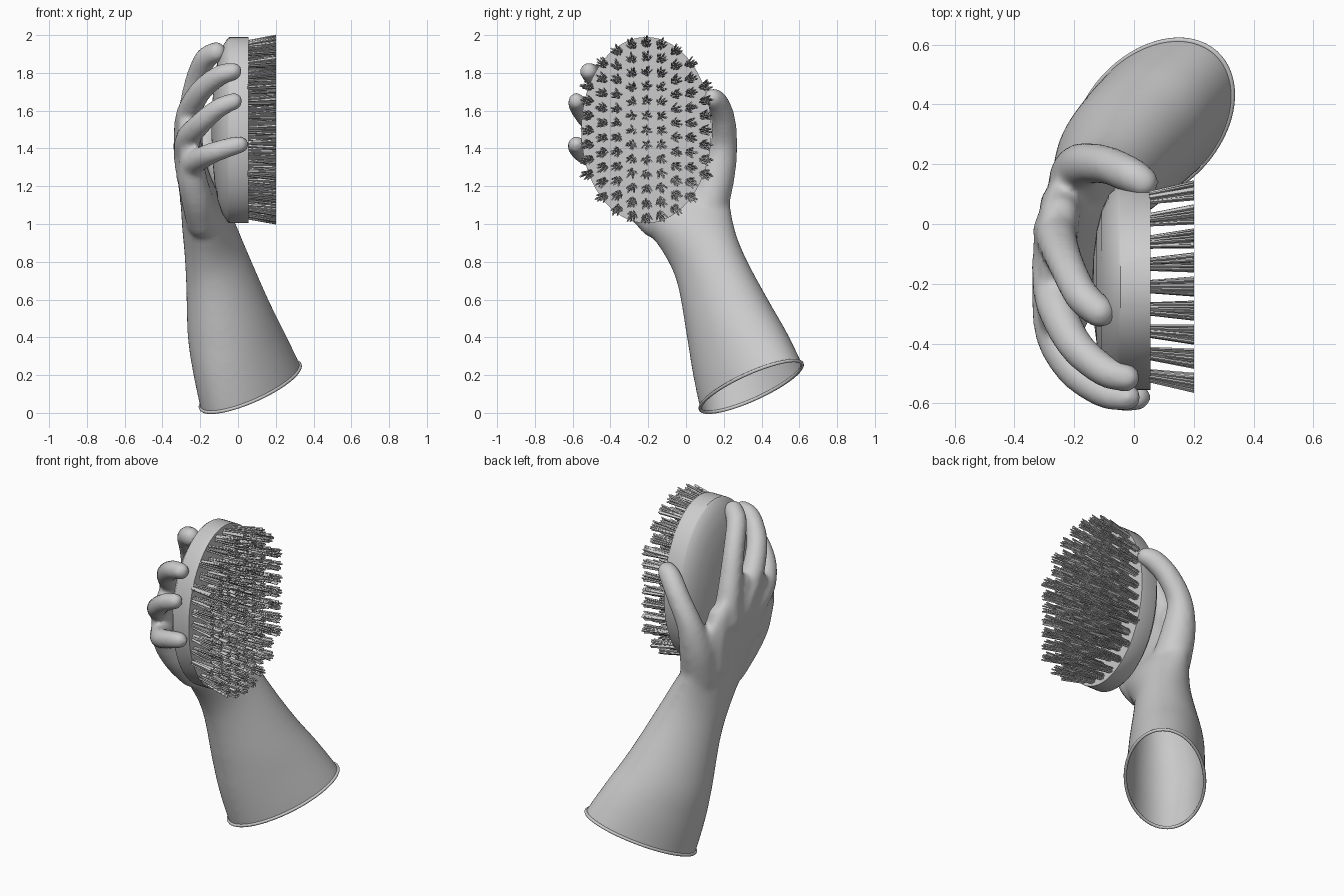
import bpy, bmesh, math, random
from mathutils import Vector

if "Cube" in bpy.data.objects:
    bpy.data.objects.remove(bpy.data.objects["Cube"])

random.seed(4)


def spline(keys, steps):
    """Catmull-Rom interpolation through number tuples of any length."""
    out = []
    for i in range(len(keys) - 1):
        p0, p1 = keys[max(i - 1, 0)], keys[i]
        p2, p3 = keys[i + 1], keys[min(i + 2, len(keys) - 1)]
        for s in range(steps):
            t = s / steps
            out.append([0.5 * (2 * b + (c - a) * t + (2 * a - 5 * b + 4 * c - d) * t * t
                               + (3 * b - a - 3 * c + d) * t ** 3)
                        for a, b, c, d in zip(p0, p1, p2, p3)])
    out.append(list(keys[-1]))
    return out


def ellipse(sec, n):
    """Points of an ellipse given as centre, major vector, minor vector."""
    c, a, b = Vector(sec[0:3]), Vector(sec[3:6]), Vector(sec[6:9])
    return [c + a * math.cos(2 * math.pi * i / n) + b * math.sin(2 * math.pi * i / n)
            for i in range(n)]


def loft(bm, sections, n):
    rings = [[bm.verts.new(p) for p in ellipse(s, n)] for s in sections]
    for r, q in zip(rings, rings[1:]):
        for i in range(n):
            j = (i + 1) % n
            bm.faces.new((r[i], r[j], q[j], q[i]))
    bm.faces.new(rings[0][::-1])
    bm.faces.new(rings[-1])
    bmesh.ops.recalc_face_normals(bm, faces=bm.faces)


def link_mesh(me, name):
    ob = bpy.data.objects.new(name, me)
    bpy.context.collection.objects.link(ob)
    bpy.ops.object.select_all(action='DESELECT')
    ob.select_set(True)
    bpy.context.view_layer.objects.active = ob
    return ob


def to_object(bm, name):
    me = bpy.data.meshes.new(name)
    bm.to_mesh(me)
    bm.free()
    return link_mesh(me, name)


# Gloved arm and palm: elliptical sections from the open cuff to the knuckles
axis = Vector((-.28, -.32, .9)).normalized()
cuff = (.065, .345, .14, .208, .226, .137, .163, -.148, 0)
start = tuple(Vector(cuff[:3]) - axis * .08) + cuff[3:]
arm = [start, cuff,
       (.005, .285, .32, .188, .205, .12, .158, -.145, 0),
       (-.048, .223, .5, .16, .175, .1, .15, -.135, 0),
       (-.11, .125, .78, .09, .165, .07, .14, -.08, .02),
       (-.155, .03, .98, .03, .215, .04, .135, -.03, .02),
       (-.20, -.05, 1.13, 0, .275, .04, .105, 0, .01),
       (-.24, -.11, 1.28, 0, .28, .03, .085, 0, 0),
       (-.262, -.15, 1.41, -.01, .22, .06, .072, 0, 0),
       (-.265, -.15, 1.50, 0, .14, .05, .05, 0, 0)]
bm = bmesh.new()
loft(bm, spline(arm, 8), 48)
bm.verts.index_update()
verts = [v.co.copy() for v in bm.verts]
faces = [[v.index for v in f.verts] for f in bm.faces]
bm.free()

# Thumb and fingers: x, y, z, radius along each digit
digits = [
    [(-.175, .11, 1.08, .112), (-.185, .162, 1.25, .098), (-.165, .20, 1.41, .074),
     (-.09, .197, 1.55, .066), (-.015, .165, 1.64, .063), (.03, .14, 1.665, .055)],
    [(-.26, -.02, 1.38, .08), (-.255, -.06, 1.55, .07), (-.225, -.14, 1.74, .062),
     (-.175, -.24, 1.87, .06), (-.115, -.295, 1.91, .056)],
    [(-.27, -.13, 1.40, .075), (-.265, -.26, 1.57, .068), (-.20, -.40, 1.70, .061),
     (-.10, -.49, 1.785, .056), (-.025, -.515, 1.808, .049)],
    [(-.27, -.22, 1.36, .075), (-.265, -.37, 1.45, .067), (-.20, -.49, 1.53, .06),
     (-.10, -.565, 1.615, .053), (-.02, -.58, 1.65, .047)],
    [(-.255, -.26, 1.25, .075), (-.235, -.40, 1.32, .066), (-.15, -.53, 1.37, .058),
     (-.05, -.575, 1.405, .052), (.012, -.58, 1.42, .047)]]
# Webs between neighbouring fingers, thumb web and heel of the hand
fills = []
for a, b in zip(digits[1:], digits[2:]):
    fills.append([[(p + q) / 2 for p, q in zip(a[i], b[i])][:3] + [r]
                  for i, r in ((0, .075), (1, .056))])
fills.append([(-.225, .06, 1.12, .085), (-.24, .06, 1.28, .078), (-.25, .03, 1.42, .068)])
fills.append([(-.19, -.165, 1.01, .085), (-.215, -.26, 1.12, .086),
              (-.24, -.33, 1.23, .08), (-.245, -.385, 1.34, .066)])
ball = bmesh.new()
bmesh.ops.create_uvsphere(ball, u_segments=16, v_segments=10, radius=1)
ball.verts.index_update()
ball_v = [v.co.copy() for v in ball.verts]
ball_f = [[v.index for v in f.verts] for f in ball.faces]
ball.free()
for path, steps in [(p, 8) for p in digits] + [(p, 5) for p in fills]:
    for x, y, z, r in spline(path, steps):
        n = len(verts)
        verts += [v * r + Vector((x, y, z)) for v in ball_v]
        faces += [[i + n for i in f] for f in ball_f]
skin = bpy.data.meshes.new("rubber_glove")
skin.from_pydata(verts, [], faces)
glove = link_mesh(skin, "rubber_glove")

# Fuse the parts into one smooth skin, then cut the cuff open
rem = glove.modifiers.new("fuse", 'REMESH')
rem.mode = 'VOXEL'
rem.voxel_size = .014
smo = glove.modifiers.new("soften", 'SMOOTH')
smo.factor, smo.iterations = .5, 14
for m in ("fuse", "soften"):
    bpy.ops.object.modifier_apply(modifier=m)
bm = bmesh.new()
bm.from_mesh(glove.data)
bmesh.ops.bisect_plane(bm, geom=bm.verts[:] + bm.edges[:] + bm.faces[:],
                       plane_co=cuff[:3], plane_no=axis, clear_inner=True)
bm.to_mesh(glove.data)
bm.free()
bpy.ops.object.shade_smooth()

# Rolled rim of the cuff
cu = bpy.data.curves.new("cuff_rim", 'CURVE')
cu.dimensions = '3D'
cu.bevel_depth, cu.bevel_resolution = .009, 3
sp = cu.splines.new('POLY')
pts = ellipse(cuff, 64)
sp.points.add(len(pts) - 1)
for p, co in zip(sp.points, pts):
    p.co = (*co, 1)
sp.use_cyclic_u = True
bpy.context.collection.objects.link(bpy.data.objects.new("cuff_rim", cu))

# Oval brush body: flat front, straight wall, domed back
CY, CZ, RY, RZ = -.21, 1.497, .345, .493
profile = [(.055, 1), (-.045, 1), (-.055, .985), (-.085, .89), (-.108, .75),
           (-.125, .55), (-.136, .3), (-.14, .05)]
bm = bmesh.new()
loft(bm, [(x, CY, CZ, 0, RY * s, 0, 0, 0, RZ * s) for x, s in profile], 64)
to_object(bm, "brush_body")
bpy.ops.object.shade_smooth_by_angle(angle=math.radians(35))

# Bristle tufts in columns, fanning slightly outward
b_verts, b_faces = [], []


def bristle(base, tip, r):
    n = len(b_verts)
    for p in (base, tip):
        b_verts.extend(p + o for o in (Vector((0, r, 0)), Vector((0, 0, r)),
                                       Vector((0, -r, 0)), Vector((0, 0, -r))))
    b_faces.extend([n + k, n + (k + 1) % 4, n + 4 + (k + 1) % 4, n + 4 + k] for k in range(4))
    b_faces.append([n + 4, n + 5, n + 6, n + 7])


COUNT = 14
for col in range(-4, 5):
    dy = col * .0745
    half = .455 * math.sqrt(1 - (dy / .345) ** 2)
    rows = round(2 * half / .075) + 1
    for row in range(rows):
        dz = half * (2 * row / (rows - 1) - 1)
        for k in range(COUNT):
            a, q = k * 2.4 + random.uniform(-.4, .4), math.sqrt((k + .5) / COUNT)
            off = Vector((0, math.cos(a) * q, math.sin(a) * q))
            bristle(Vector((.05, CY + dy, CZ + dz)) + off * .018,
                    Vector((.2, CY + dy * 1.08, CZ + dz * 1.04)) + off * .03, .005)
tufts = bpy.data.meshes.new("bristles")
tufts.from_pydata(b_verts, [], b_faces)
link_mesh(tufts, "bristles")
